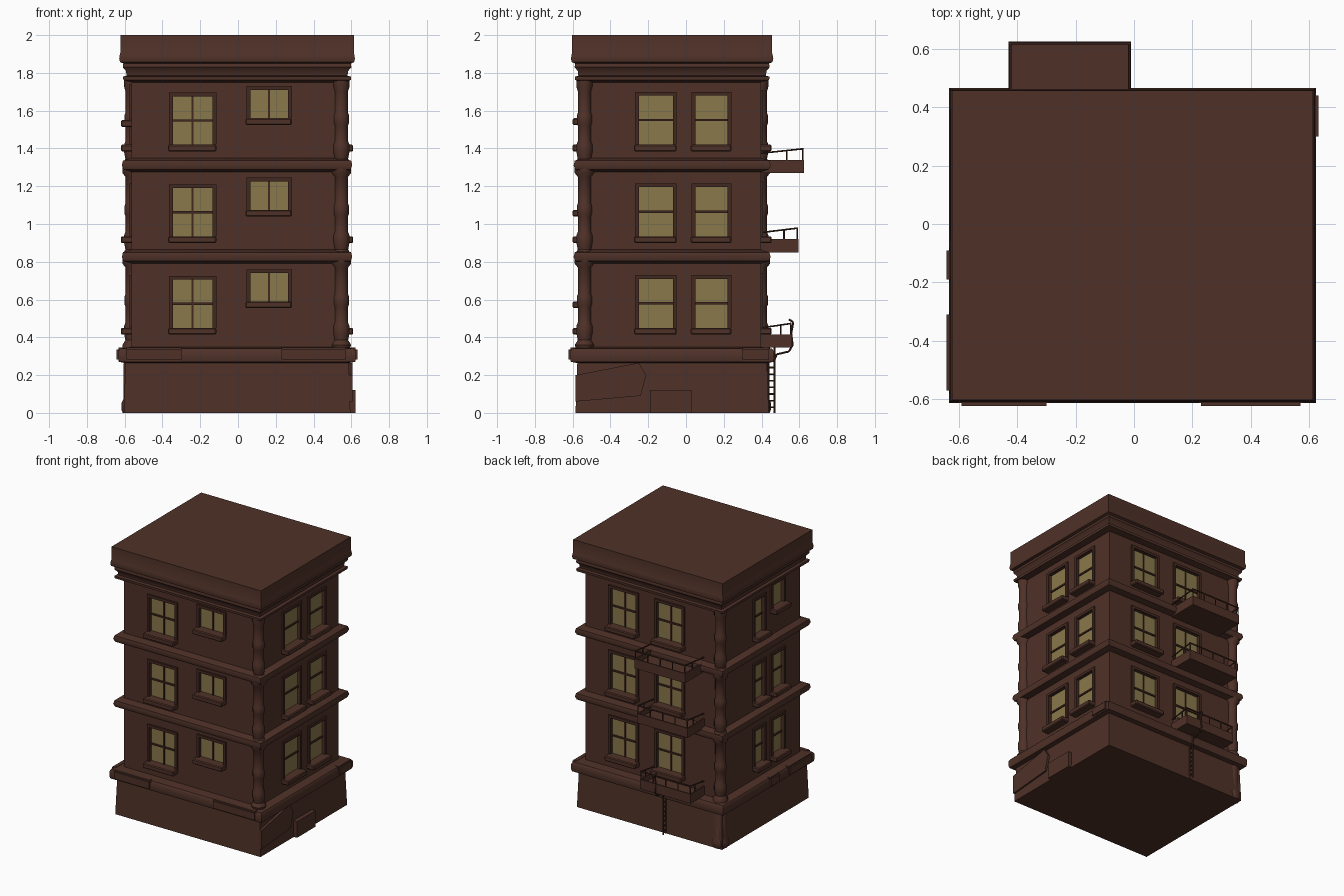
import bpy, bmesh, math
from mathutils import Vector

if "Cube" in bpy.data.objects:
    bpy.data.objects.remove(bpy.data.objects["Cube"])

X0, X1, Y0, Y1 = -0.595, 0.585, -0.575, 0.428   # outer planes of plinth and columns
R = 0.032                                       # upper walls stand back by this


def mat(name, rgb):
    m = bpy.data.materials.new(name)
    m.diffuse_color = (*rgb, 1)
    m.use_nodes = True
    m.node_tree.nodes["Principled BSDF"].inputs["Base Color"].default_value = m.diffuse_color
    return m


BROWN = mat("brown_stone", (0.078, 0.031, 0.021))
DARK = mat("dark_brown_trim", (0.054, 0.021, 0.014))
GLASS = mat("yellow_glass", (0.25, 0.188, 0.07))


def finish(name, bm, material, smooth=False):
    bmesh.ops.recalc_face_normals(bm, faces=bm.faces)
    me = bpy.data.meshes.new(name)
    bm.to_mesh(me)
    bm.free()
    ob = bpy.data.objects.new(name, me)
    bpy.context.collection.objects.link(ob)
    me.materials.append(material)
    if smooth:
        bpy.ops.object.select_all(action='DESELECT')
        ob.select_set(True)
        bpy.context.view_layer.objects.active = ob
        bpy.ops.object.shade_smooth_by_angle(angle=math.radians(40))
    return ob


def box(bm, a, b):
    lo = [min(p, q) for p, q in zip(a, b)]
    hi = [max(p, q) for p, q in zip(a, b)]
    vs = bmesh.ops.create_cube(bm, size=1)["verts"]
    for v in vs:
        v.co = Vector([(l + h) / 2 + c * (h - l) for l, h, c in zip(lo, hi, v.co)])


def on_wall(side, u, d, z):
    """Point on a side: u along it, d outwards, z up."""
    return {"front": (u, Y0 - d, z), "back": (u, Y1 + d, z),
            "right": (X1 + d, u, z), "left": (X0 - d, u, z)}[side]


def wall_box(bm, side, u0, u1, d0, d1, z0, z1):
    box(bm, on_wall(side, u0, d0, z0), on_wall(side, u1, d1, z1))


def loft(bm, rings):
    loops = [[bm.verts.new(p) for p in r] for r in rings]
    n = len(loops[0])
    for a, b in zip(loops, loops[1:]):
        for i in range(n):
            bm.faces.new((a[i], a[(i + 1) % n], b[(i + 1) % n], b[i]))
    bm.faces.new(loops[0][::-1])
    bm.faces.new(loops[-1])


def plan(o, z, c=0.0):
    """Building outline grown by o, two opposite corners cut by c."""
    a, b, e, f = X0 - o, X1 + o, Y0 - o, Y1 + o
    if c:
        return [(a, e, z), (b - c, e, z), (b, e + c, z), (b, f, z), (a + c, f, z), (a, f - c, z)]
    return [(a, e, z), (b, e, z), (b, f, z), (a, f, z)]


def moulding(name, profile, material=BROWN):
    bm = bmesh.new()
    loft(bm, [plan(o, z) for o, z in profile])
    return finish(name, bm, material, True)


def tube(bm, p, q, r=0.005, n=6):
    p, q = Vector(p), Vector(q)
    d = q - p
    rot = d.to_track_quat('Z', 'Y')
    loft(bm, [[c + rot @ Vector((r * math.cos(t * math.tau / n), r * math.sin(t * math.tau / n), 0))
               for t in range(n)] for c in (p, q)])


# --- windows: side, glass u range, lower and upper z, repeated on three floors
FLOORS = (0.45, 0.935, 1.42)
windows = []
for k, z in enumerate(FLOORS):
    windows += [("front", -0.345, -0.135, z, z + 0.255), ("front", 0.065, 0.265, z + 0.14, z + 0.29),
                ("right", -0.25, -0.07, z, z + 0.26), ("right", 0.05, 0.22, z, z + 0.26),
                ("back", 0.13, 0.34, z, z + 0.27), ("back", -0.25, -0.04, z, z + 0.27),
                ("left", -0.11, 0.0, z, z + 0.26),
                ("left", -0.34, -0.21, z + (0.13 if k == 2 else 0), z + (0.3 if k == 2 else 0.26))]

cut, panes, frames, sills = (bmesh.new() for _ in range(4))
for side, a, b, lo, hi in windows:
    wall_box(cut, side, a, b, -R - 0.022, 0.05, lo, hi)
    wall_box(panes, side, a, b, -R - 0.022, -R - 0.014, lo, hi)
    # surround, glazing bars and sill
    t, back, out = 0.02, -R - 0.018, -R + 0.012
    wall_box(frames, side, a - t, a, back, out, lo, hi + t)
    wall_box(frames, side, b, b + t, back, out, lo, hi + t)
    wall_box(frames, side, a, b, back, out, hi, hi + t)
    mid = (lo + hi) / 2
    if hi - lo > 0.2:
        wall_box(frames, side, a, b, back, -R - 0.006, mid - 0.006, mid + 0.006)
    if side in ("front", "back"):
        m = (a + b) / 2
        wall_box(frames, side, m - 0.005, m + 0.005, back, -R - 0.008, lo, hi)
    wall_box(sills, side, a - 0.025, b + 0.02, -R - 0.018, 0.025, lo - 0.036, lo)

# --- main walls with window recesses
bm = bmesh.new()
loft(bm, [plan(-R, 0.2, 0.04), plan(-R, 1.8, 0.04)])
walls = finish("walls", bm, BROWN)
cutter = finish("window_cutter", cut, BROWN)
cutter.hide_render = True
cutter.hide_viewport = True
mod = walls.modifiers.new("window_holes", 'BOOLEAN')
mod.operation = 'DIFFERENCE'
mod.solver = 'EXACT'
mod.object = cutter
finish("window_panes", panes, GLASS)
finish("window_frames", frames, DARK)
bmesh.ops.bevel(sills, geom=sills.edges[:], offset=0.006, segments=1, affect='EDGES')
finish("window_sills", sills, BROWN)

# --- plinth, floor bands, cornice
moulding("plinth", [(0.01, 0), (0.0, 0.28)])
moulding("plinth_band", [(0.008, 0.265), (0.034, 0.27), (0.038, 0.285), (0.038, 0.325), (0.028, 0.34), (-R, 0.35)])
for name, z in (("lower_floor_band", 0.795), ("upper_floor_band", 1.28)):
    moulding(name, [(-R, z - 0.005), (0.01, z + 0.008), (0.02, z + 0.03), (0.014, z + 0.055), (-R, z + 0.07)])
moulding("cornice", [(-R, 1.75), (0.012, 1.762), (0.014, 1.78), (-0.005, 1.785), (-0.002, 1.81), (0.015, 1.83),
                     (0.012, 1.85), (0.03, 1.857), (0.034, 1.875), (0.03, 1.9), (0.028, 1.905), (0.028, 2.0)])

# --- heavier stones along the plinth band
bm = bmesh.new()
for side, a, b in (("front", -0.6, -0.29), ("front", 0.22, 0.58), ("left", -0.58, -0.3), ("left", -0.2, -0.08),
                   ("right", 0.29, 0.45)):
    wall_box(bm, side, a, b, 0, 0.047, 0.272, 0.345)
bmesh.ops.bevel(bm, geom=bm.edges[:], offset=0.01, segments=2, affect='EDGES')
finish("band_stones", bm, BROWN, True)


# --- corner columns with bulging collars
def column(name, x, y, z0, foot):
    prof = list(foot)
    for z in (0.34, 0.82, 1.3):
        for dz, r in ((-0.05, 0.036), (-0.03, 0.052), (0.02, 0.052), (0.045, 0.036),
                      (0.08, 0.043), (0.12, 0.043), (0.14, 0.035), (0.22, 0.035),
                      (0.235, 0.041), (0.275, 0.041), (0.29, 0.035)):
            if z + dz > z0 + 0.03:
                prof.append((r, z + dz))
    prof += [(0.035, 1.7), (0.044, 1.73), (0.044, 1.77)]
    bm = bmesh.new()
    loft(bm, [[(x + r * math.cos(i * math.tau / 12), y + r * math.sin(i * math.tau / 12), z)
               for i in range(12)] for r, z in prof])
    finish(name, bm, BROWN, True)


column("front_right_column", X1 - 0.038, Y0 + 0.038, 0.3, [(0.042, 0.3), (0.042, 0.33)])
column("back_left_column", X0 + 0.035, Y1 - 0.035, 0.0,
       [(0.05, 0), (0.058, 0.02), (0.058, 0.05), (0.045, 0.075), (0.045, 0.26)])

# --- side step and sloped cellar hatch on the right
bm = bmesh.new()
wall_box(bm, "right", -0.19, 0.03, 0, 0.036, 0, 0.12)
finish("side_step", bm, BROWN)
bm = bmesh.new()
outline = ((-0.585, 0.06), (-0.24, 0.09), (-0.21, 0.2), (-0.25, 0.265), (-0.585, 0.2))
loft(bm, [[(X1 + d, y, z) for y, z in outline] for d in (0, 0.02)])
finish("cellar_hatch", bm, BROWN)

# --- back balconies: tray with railing
for i, (z, reach) in enumerate(((0.345, 0.56), (0.85, 0.595), (1.27, 0.625))):
    a, b, t, wall = -0.43, -0.01, 0.01, Y1 - R - 0.005
    bm = bmesh.new()
    box(bm, (a, wall, z), (b, reach, z + 0.03))
    box(bm, (a, wall, z), (a + t, reach, z + 0.07))
    box(bm, (b - t, wall, z), (b, reach, z + 0.07))
    box(bm, (a, reach - t, z), (b, reach, z + 0.07))
    finish(f"balcony_floor_{i + 1}", bm, BROWN)
    bm = bmesh.new()
    top, f = z + 0.128, reach - 0.006
    for x in (a + 0.006, b - 0.006):
        tube(bm, (x, wall, top - 0.024), (x, f, top))
        tube(bm, (x, (Y1 + f) / 2 + 0.01, z + 0.06), (x, (Y1 + f) / 2 + 0.01, top - 0.008))
    for k in range(5):
        x = a + 0.006 + k * (b - a - 0.012) / 4
        tube(bm, (x, f, z + 0.06), (x, f, top))
    tube(bm, (a, f, top), (b, f, top))
    finish(f"balcony_rail_{i + 1}", bm, DARK)

# --- ladder down from the lowest balcony, with a bent hand hoop
bm = bmesh.new()
lx = -0.14
for y in (0.437, 0.468):
    tube(bm, (lx, y, 0), (lx, y, 0.36), 0.006)
for k in range(9):
    tube(bm, (lx, 0.437, 0.03 + k * 0.035), (lx, 0.468, 0.03 + k * 0.035))
hoop = [(0.468, 0.28), (0.48, 0.31), (0.545, 0.325), (0.565, 0.36), (0.557, 0.42), (0.568, 0.48), (0.545, 0.495)]
for p, q in zip(hoop, hoop[1:]):
    tube(bm, (lx, *p), (lx, *q), 0.006)
finish("ladder", bm, DARK)
